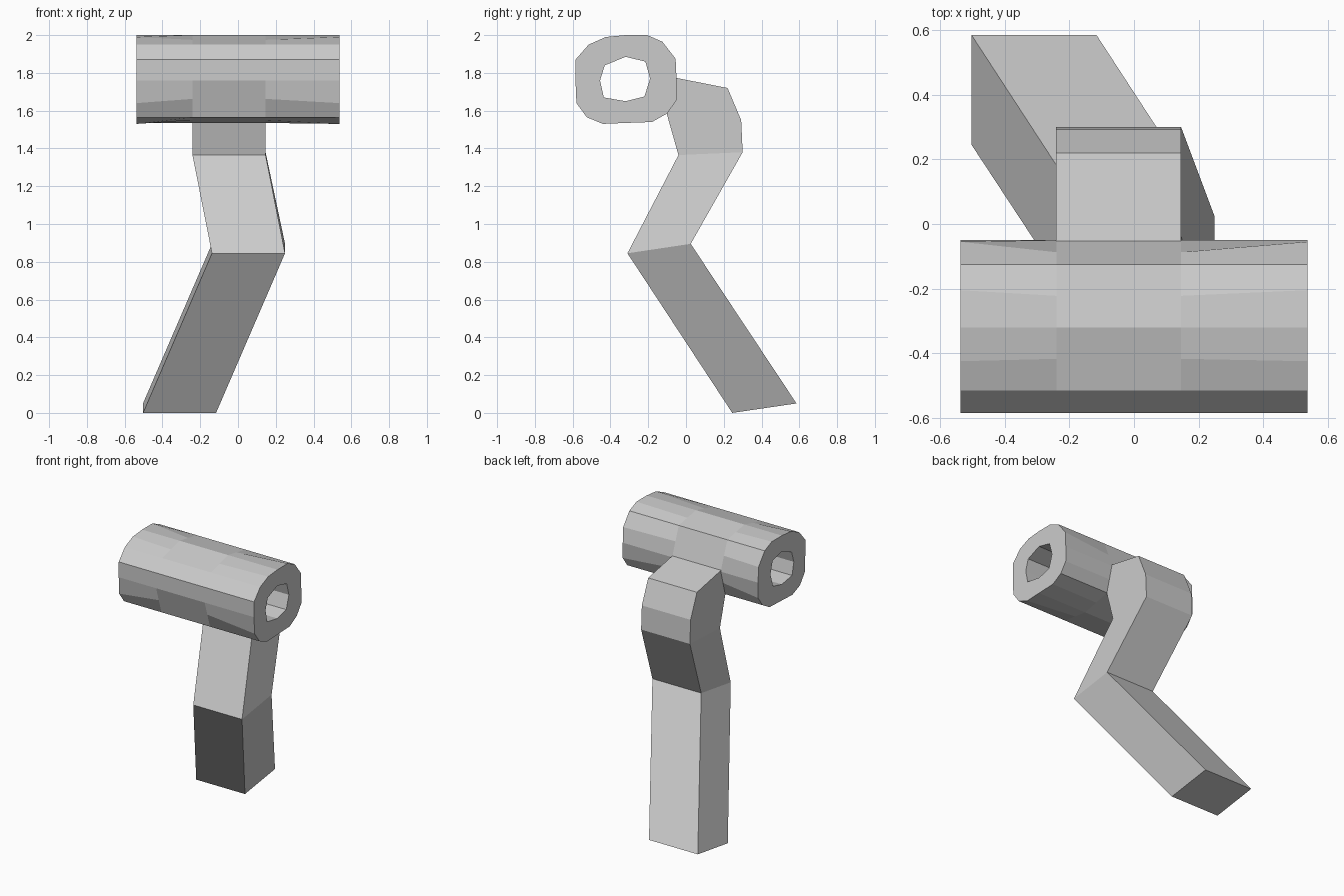
import bpy
import bmesh

cube = bpy.data.objects.get("Cube")
if cube:
    bpy.data.objects.remove(cube, do_unlink=True)

# Single plain grey
grey = bpy.data.materials.new("light grey")
grey.use_nodes = True
colour = (0.6, 0.6, 0.6, 1)
grey.diffuse_color = colour
grey.node_tree.nodes["Principled BSDF"].inputs["Base Color"].default_value = colour


def finish(name, bm):
    bmesh.ops.recalc_face_normals(bm, faces=bm.faces)
    mesh = bpy.data.meshes.new(name)
    bm.to_mesh(mesh)
    bm.free()
    mesh.materials.append(grey)
    bpy.context.collection.objects.link(bpy.data.objects.new(name, mesh))


def bridge(bm, a, b):
    """Join two closed rings of vertices with quads."""
    for i in range(len(a)):
        j = (i + 1) % len(a)
        bm.faces.new((a[i], a[j], b[j], b[i]))


def midpoint(p, q):
    return ((p[0] + q[0]) / 2, (p[1] + q[1]) / 2)


# Tube profile (y, z), clockwise from the top: octagon corners alternate with bulges
rim = [(-.32, 2), (-.205, 2), (-.125, 1.965), (-.055, 1.875),
       (-.05, 1.765), (-.05, 1.655), (-.1, 1.585), (-.18, 1.54),
       (-.32, 1.535), (-.44, 1.53), (-.525, 1.565), (-.58, 1.64),
       (-.585, 1.76), (-.585, 1.87), (-.515, 1.95), (-.425, 1.99)]
# The middle of the tube is a plain octagon, apart from one kept front ridge
ridge = 13
waist = [midpoint(rim[i - 1], rim[(i + 1) % len(rim)]) if i % 2 and i != ridge else p
         for i, p in enumerate(rim)]
# Eight-sided bore, with midpoints so that it matches the rim
bore = [(-.32, 1.885), (-.215, 1.86), (-.19, 1.77), (-.22, 1.675),
        (-.32, 1.65), (-.435, 1.67), (-.455, 1.76), (-.43, 1.84)]
hole = []
for i, p in enumerate(bore):
    hole += [p, midpoint(p, bore[(i + 1) % len(bore)])]

bm = bmesh.new()
left, right = .537, -.537
loops = [(right, rim), (-.24, waist), (.145, waist), (left, rim), (left, hole), (right, hole)]
rings = [[bm.verts.new((x, y, z)) for y, z in profile] for x, profile in loops]
for i, ring in enumerate(rings):
    bridge(bm, ring, rings[(i + 1) % len(rings)])
finish("hinge_tube", bm)

# Bent arm: lower x edge, then front and back (y, z) of each cross-section
width = .387
sections = [(-.503, (.245, 0), (.585, .05)),
            (-.138, (-.31, .845), (.025, .895)),
            (-.241, (-.04, 1.365), (.3, 1.38)),
            (-.241, (-.105, 1.595), (.292, 1.55)),
            (-.241, (-.085, 1.78), (.22, 1.72))]
bm = bmesh.new()
rings = []
for x, front, back in sections:
    corners = [(x, *front), (x + width, *front), (x + width, *back), (x, *back)]
    rings.append([bm.verts.new(c) for c in corners])
for a, b in zip(rings, rings[1:]):
    bridge(bm, a, b)
bm.faces.new(rings[0])
bm.faces.new(rings[-1])
finish("bent_arm", bm)
